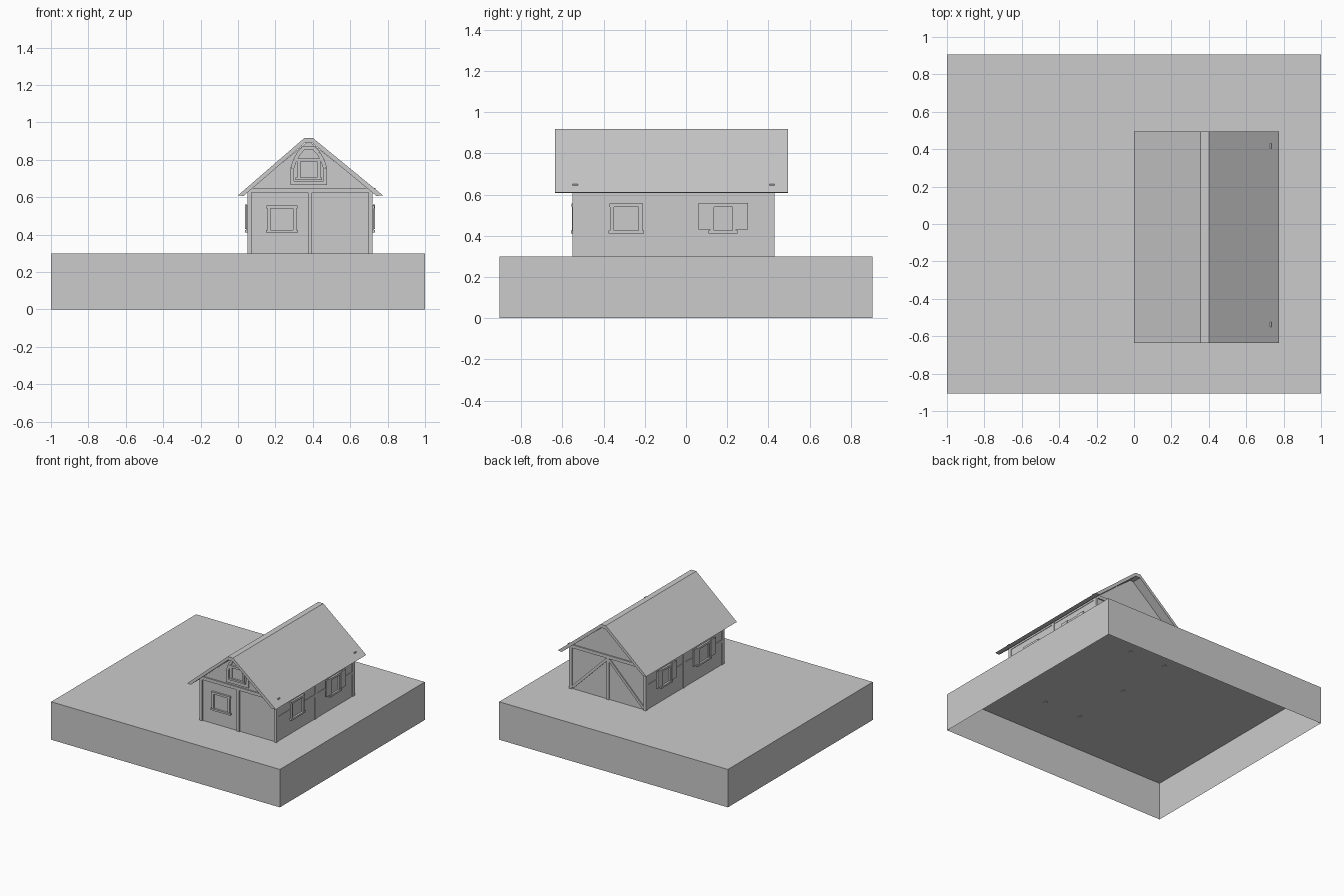
import bpy, bmesh
from math import hypot

if "Cube" in bpy.data.objects:
    bpy.data.objects.remove(bpy.data.objects["Cube"])

# Each wall maps (along, outward, height) to world space
WALLS = {
    "right": lambda u, d, z: (0.715 + d, u, z),
    "left": lambda u, d, z: (0.055 - d, u, z),
    "front": lambda u, d, z: (u, -0.54 - d, z),
    "back": lambda u, d, z: (u, 0.42 + d, z),
}


def prism(name, pts, d0, d1, wall):
    """Extrude a profile drawn on a wall from depth d0 to d1."""
    f = WALLS[wall]
    bm = bmesh.new()
    a = [bm.verts.new(f(u, d0, z)) for u, z in pts]
    b = [bm.verts.new(f(u, d1, z)) for u, z in pts]
    bm.faces.new(a)
    bm.faces.new(b[::-1])
    for i in range(len(pts)):
        j = (i + 1) % len(pts)
        bm.faces.new((a[i], b[i], b[j], a[j]))
    bmesh.ops.recalc_face_normals(bm, faces=bm.faces)
    me = bpy.data.meshes.new(name)
    bm.to_mesh(me)
    bm.free()
    ob = bpy.data.objects.new(name, me)
    bpy.context.collection.objects.link(ob)
    return ob


def slab(name, u0, u1, z0, z1, d0, d1, wall):
    return prism(name, [(u0, z0), (u1, z0), (u1, z1), (u0, z1)], d0, d1, wall)


def bar(name, p, q, w, d1, wall):
    """Slanted timber from p to q."""
    du, dz = q[0] - p[0], q[1] - p[1]
    k = w / 2 / hypot(du, dz)
    n, m = -dz * k, du * k
    return prism(name, [(p[0] + n, p[1] + m), (q[0] + n, q[1] + m),
                        (q[0] - n, q[1] - m), (p[0] - n, p[1] - m)], -0.005, d1, wall)


def window(c, wall, shutters=False, z0=0.425, h=0.115, w=0.12):
    n = wall + "_window_"
    a, b, t = c - w / 2, c + w / 2, 0.018
    z1 = z0 + h
    slab(n + "pane", a, b, z0, z1, -0.005, 0.003, wall)
    slab(n + "jamb", a - t, a, z0, z1, -0.005, 0.013, wall)
    slab(n + "jamb", b, b + t, z0, z1, -0.005, 0.013, wall)
    slab(n + "lintel", a - 0.022, b + 0.022, z1, z1 + 0.016, -0.005, 0.015, wall)
    slab(n + "sill", a - 0.026, b + 0.026, z0 - 0.014, z0, -0.005, 0.018, wall)
    if shutters:
        for s0, s1 in ((a - 0.075, a - 0.012), (b + 0.012, b + 0.075)):
            slab(n + "shutter", s0, s1, 0.43, 0.56, 0.007, 0.018, wall)


# Base: block open at the bottom
bpy.ops.mesh.primitive_cube_add(size=1, location=(0, 0, 0.15))
base = bpy.context.object
base.name = "base"
base.scale = (2, 1.81, 0.3)
bm = bmesh.new()
bm.from_mesh(base.data)
bm.faces.ensure_lookup_table()
bmesh.ops.delete(bm, geom=[f for f in bm.faces if f.normal.z < -0.9], context="FACES_ONLY")
bm.to_mesh(base.data)
bm.free()

# Plastered house body and roof, drawn as front profiles
prism("house_body", [(0.055, 0.3), (0.715, 0.3), (0.715, 0.635), (0.385, 0.895),
                     (0.37, 0.895), (0.055, 0.635)], 0, -0.96, "front")
prism("roof", [(0.0, 0.61), (0.355, 0.917), (0.40, 0.917), (0.775, 0.61), (0.74, 0.607),
               (0.397, 0.89), (0.358, 0.89), (0.03, 0.607)], 0.095, -1.035, "front")

# Long sides: posts, rails, top plate and windows
for wall in ("right", "left"):
    for a, b in ((-0.55, -0.528), (-0.065, -0.038), (0.402, 0.43)):
        slab(wall + "_post", a, b, 0.296, 0.635, -0.015, 0.005, wall)
    for a, b in ((-0.53, -0.36), (-0.215, 0.11), (0.25, 0.41)):
        slab(wall + "_rail", a, b, 0.475, 0.497, -0.005, 0.004, wall)
    slab(wall + "_plate", -0.545, 0.425, 0.61, 0.635, -0.015, 0.004, wall)
    window(-0.29, wall, shutters=(wall == "left"))
    window(0.18, wall, True, w=0.09)

# Gable ends: corner and centre posts with a tie beam through the roof edge
for wall in ("front", "back"):
    for a, b in ((0.05, 0.072), (0.374, 0.396), (0.698, 0.72)):
        slab(wall + "_post", a, b, 0.296, 0.63, -0.018, 0.01, wall)
    slab(wall + "_tie_beam", 0.05, 0.735, 0.625, 0.65, -0.015, 0.01, wall)

# Back braces
bar("back_brace", (0.375, 0.615), (0.075, 0.315), 0.02, 0.008, "back")
bar("back_brace", (0.395, 0.615), (0.695, 0.315), 0.02, 0.008, "back")

# Front windows and curved gable timbers
window(0.235, "front")
window(0.378, "front", z0=0.705, h=0.085, w=0.09)
slab("gable_sill_beam", 0.28, 0.475, 0.665, 0.688, -0.005, 0.01, "front")
arch = [(0.29, 0.665), (0.29, 0.755), (0.305, 0.80), (0.325, 0.835), (0.35, 0.862)]
for p, q in zip(arch, arch[1:]):
    bar("gable_arch", p, q, 0.02, 0.01, "front")
    bar("gable_arch", (0.756 - p[0], p[1]), (0.756 - q[0], q[1]), 0.02, 0.01, "front")
slab("gable_arch_cap", 0.34, 0.416, 0.856, 0.874, -0.005, 0.01, "front")
